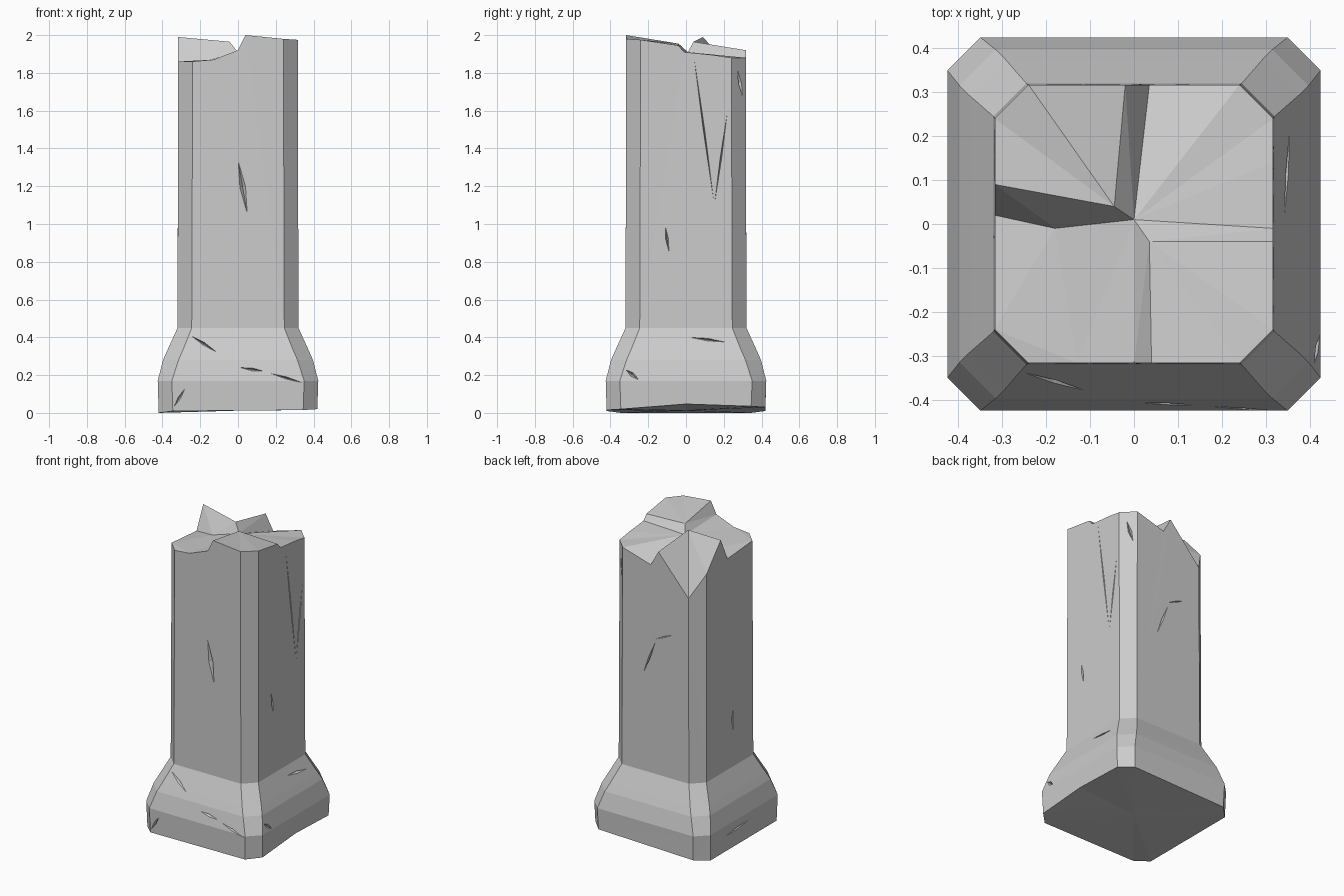
import bpy, bmesh
from math import radians, sqrt
from mathutils import Vector, Matrix

if "Cube" in bpy.data.objects:
    bpy.data.objects.remove(bpy.data.objects["Cube"])

# Column profile: height, half width, where the corner chamfer starts
PROFILE = [(0.17, 0.425, 0.35), (0.28, 0.397, 0.315),
           (0.33, 0.375, 0.293), (0.45, 0.32, 0.245)]
H, C = 0.317, 0.24          # shaft half width and chamfer start


def octagon(h, c):
    return [(-c, -h), (c, -h), (h, -c), (h, c), (c, h), (-c, h), (-h, c), (-h, -c)]


def half_at(z, chamfer=False):
    """Distance from the axis to a flat side (or chamfer) at height z."""
    pts = [(0, 0.42, 0.345)] + PROFILE + [(2.1, H, C)]
    for a, b in zip(pts, pts[1:]):
        if z <= b[0]:
            t = (z - a[0]) / (b[0] - a[0])
            h, c = a[1] + t * (b[1] - a[1]), a[2] + t * (b[2] - a[2])
            return (h + c) / sqrt(2) if chamfer else h


def make_object(name, bm):
    bmesh.ops.recalc_face_normals(bm, faces=bm.faces[:])
    mesh = bpy.data.meshes.new(name)
    bm.to_mesh(mesh)
    bm.free()
    obj = bpy.data.objects.new(name, mesh)
    bpy.context.collection.objects.link(obj)
    return obj


bm = bmesh.new()


def join(ring, edge, corners):
    """Fill between an 8-point ring and an outline with extra points between corners."""
    n = len(edge)
    for i in range(8):
        a, b = corners[i], corners[(i + 1) % 8]
        span = [edge[(a + k) % n] for k in range((b - a) % n + 1)]
        bm.faces.new([ring[i], ring[(i + 1) % 8]] + span[::-1])


# Flared foot and shaft rings
rings = [[bm.verts.new((x, y, z)) for x, y in octagon(h, c)] for z, h, c in PROFILE]
for lo, hi in zip(rings, rings[1:]):
    join(lo, hi, range(8))

# Worn, slightly uneven underside
foot_z = [0.01, 0.015, 0.02, 0.035, 0.03, 0.01, 0.0, 0.0]
foot = [bm.verts.new((x, y, z)) for (x, y), z in zip(octagon(0.42, 0.345), foot_z)]
foot.insert(3, bm.verts.new((0.42, 0.0, 0.047)))
join(rings[0], foot, [0, 1, 2, 4, 5, 6, 7, 8])
middle = bm.verts.new((0, 0, 0.012))
for i in range(9):
    bm.faces.new([foot[i], foot[(i + 1) % 9], middle])

# Broken top outline, then the inner break points
outline = [(-C, -H, 1.86), (-.13, -H, 1.87), (0, -H, 1.92), (.04, -H, 2.0), (C, -H, 1.98),
           (H, -C, 1.975), (H, -.04, 1.945), (H, -.01, 1.91), (H, .14, 1.895), (H, C, 1.88),
           (C, H, 1.88), (.035, H, 1.82), (-.02, H, 1.92), (-C, H, 1.67),
           (-H, C, 1.82), (-H, .09, 1.99), (-H, .02, 1.84), (-H, -C, 1.86)]
inner = [(0, .01, 1.91), (-.18, -.01, 1.86), (-.045, .04, 1.965), (.035, -.04, 1.955)]
top = [bm.verts.new(p) for p in outline]
join(rings[-1], top, [0, 4, 5, 9, 10, 13, 14, 17])
top += [bm.verts.new(p) for p in inner]
for f in [(17, 0, 1, 19), (1, 2, 18, 19), (16, 17, 19),           # low front left
          (15, 16, 19, 20), (19, 18, 20),                         # step on the left
          (13, 14, 20), (14, 15, 20), (12, 13, 20),               # chipped back left
          (11, 12, 20, 18),                                       # step at the back
          (10, 11, 18), (9, 10, 18), (8, 9, 18), (7, 8, 18),      # back right
          (6, 7, 18, 21), (2, 3, 21, 18),                         # steps by front right
          (3, 4, 21), (4, 5, 21), (5, 6, 21)]:                    # high front right
    bm.faces.new([top[i] for i in f])
bmesh.ops.triangulate(bm, faces=bm.faces[:])
pillar = make_object("broken_pillar", bm)

# Cracks: turn of the side, start (across, height), end (across, height), width
CRACKS = [(0, 0, 1.34, .05, 1.05, .016), (0, -.25, .41, -.11, .32, .008),
          (0, .01, .24, .14, .22, .008), (0, .17, .21, .34, .16, .006),
          (0, -.34, .03, -.28, .13, .008), (90, .04, 1.9, .15, 1.1, .004),
          (90, .22, 1.6, .15, 1.1, .004), (90, -.11, .99, -.09, .85, .008),
          (90, .02, .40, .21, .375, .007), (90, -.32, .23, -.25, .175, .012),
          (180, 0, 1.32, -.09, 1.09, .006), (180, .13, 1.4, 0, 1.34, .004),
          (270, .03, .85, .03, .67, .006), (270, -.2, .1, .05, .12, .006),
          (135, -.01, 1.82, .03, 1.67, .012)]
bm = bmesh.new()
for turn, u0, z0, u1, z1, w in CRACKS:
    rot = Matrix.Rotation(radians(turn), 3, 'Z')

    def on_side(u, z, out):
        return rot @ Vector((u, -half_at(z, turn == 135) - out, z))

    um, zm = (u0 + u1) / 2, (z0 + z1) / 2
    side = Vector((z1 - z0, u0 - u1)).normalized() * w
    ends = [on_side(u0, z0, .001), on_side(u1, z1, .001)]
    belt = [on_side(um + side[0], zm + side[1], .001), on_side(um, zm, .02),
            on_side(um - side[0], zm - side[1], .001), on_side(um, zm, -.02)]
    ends, belt = [[bm.verts.new(p) for p in group] for group in (ends, belt)]
    for i in range(4):
        for e in ends:
            bm.faces.new([belt[i], belt[(i + 1) % 4], e])
cutter = make_object("crack_cutter", bm)
cutter.hide_render = True
cutter.hide_set(True)
mod = pillar.modifiers.new("cracks", 'BOOLEAN')
mod.operation = 'DIFFERENCE'
mod.solver = 'EXACT'
mod.object = cutter
